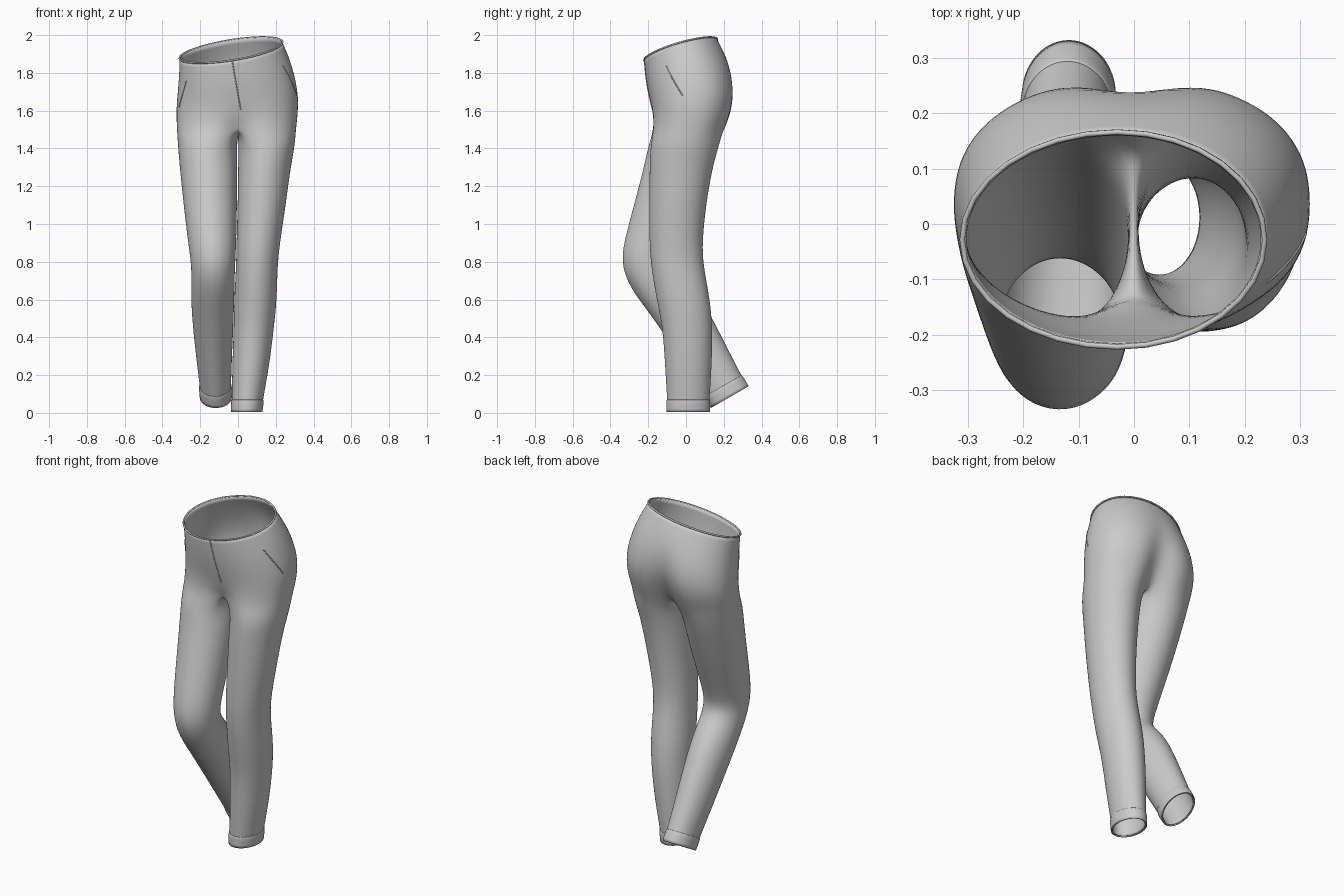
import bpy, bmesh
from math import sin, cos, pi, radians, exp
from mathutils import Vector
from mathutils.bvhtree import BVHTree

if "Cube" in bpy.data.objects:
    bpy.data.objects.remove(bpy.data.objects["Cube"])

OUT, INN = 16, 8   # segments on the outer arc and the inner-thigh arc

# hips: z, centre x, left x, right x, front y, back y, tilt, cleft back, cleft front, squareness
HIPS = [
    (1.92, -.03, -.31, .236, -.222, .166, 1.0, 0, 0, 1.0),
    (1.82, -.02, -.313, .276, -.214, .215, .9, 0, 0, .95),
    (1.73, -.01, -.319, .304, -.202, .252, .65, .012, 0, .9),
    (1.64, 0, -.327, .322, -.188, .268, .4, .04, .005, .87),
    (1.56, 0, -.327, .317, -.184, .25, .2, .07, .025, .85),
    (1.49, 0, -.324, .307, -.192, .215, 0, .08, .06, .85),
]
# legs: centre x, y, z, half width, half depth, lean in degrees
STRAIGHT = [
    (.152, -.008, 1.41, .15, .183, 0), (.14, -.026, 1.3, .14, .168, 0),
    (.126, -.045, 1.1, .128, .152, 0), (.107, -.054, .9, .116, .141, 0),
    (.1, -.047, .78, .11, .14, 0), (.093, -.014, .6, .114, .143, 0),
    (.084, .009, .45, .107, .133, 0), (.068, .013, .25, .099, .125, 0),
    (.05, .012, .07, .083, .113, 0), (.046, .012, .008, .079, .111, 0),
]
BENT = [
    (-.162, -.018, 1.41, .157, .183, 3), (-.156, -.05, 1.3, .154, .171, 7),
    (-.147, -.115, 1.1, .142, .157, 10), (-.138, -.178, .92, .13, .144, 9),
    (-.132, -.207, .8, .118, .142, 0), (-.132, -.165, .7, .114, .141, -15),
    (-.135, -.06, .58, .116, .14, -27), (-.13, .07, .363, .101, .126, -30),
    (-.12, .196, .142, .083, .113, -30), (-.118, .23, .087, .08, .111, -30),
]


def hip_arc(row, s):
    """Half of a hip ring, from front centre round the side to back centre."""
    z, xm, xl, xr, yf, yb, k, cb, cf, p = row
    r = xr - xm if s > 0 else xm - xl
    yc, ry = (yf + yb) / 2, (yb - yf) / 2
    pts = []
    for i in range(OUT + 1):
        t = pi * i / OUT
        c = cos(t)
        dx = r * abs(sin(t)) ** p
        y = yc - ry * (abs(c) ** p) * (1 if c > 0 else -1)
        dent = exp(-(dx / .07) ** 2)
        y += dent * (cf if c > 0 else -cb)
        x = xm + s * dx
        pts.append(Vector((x, y, z + k * (.155 * (x + .035) + .28 * (y + .03)))))
    return pts


def leg_ring(row, s, grow=0):
    cx, cy, cz, rx, ry, a = row
    a = radians(a)
    angles = [-40 + 260 * i / OUT for i in range(OUT + 1)]
    angles += [220 + 100 * i / INN for i in range(1, INN)]
    pts = []
    for t in map(radians, angles):
        d = -cos(t) * (ry + grow)
        pts.append(Vector((cx + s * (rx + grow) * sin(t), cy + d * cos(a), cz - d * sin(a))))
    return pts


def loft(bm, rings, closed):
    rows = [[bm.verts.new(p) for p in r] for r in rings]
    for a, b in zip(rows, rows[1:]):
        n = len(a)
        for i in range(n if closed else n - 1):
            j = (i + 1) % n
            bm.faces.new((a[i], a[j], b[j], b[i]))


def finish(bm, name, thick):
    bmesh.ops.remove_doubles(bm, verts=bm.verts, dist=1e-5)
    bmesh.ops.recalc_face_normals(bm, faces=bm.faces)
    # make sure the normals face outwards
    f = max(bm.faces, key=lambda f: f.calc_center_median().x)
    if f.normal.x < 0:
        bmesh.ops.reverse_faces(bm, faces=bm.faces)
    for f in bm.faces:
        f.smooth = True
    me = bpy.data.meshes.new(name)
    bm.to_mesh(me)
    bm.free()
    ob = bpy.data.objects.new(name, me)
    bpy.context.collection.objects.link(ob)
    sub = ob.modifiers.new("smooth", 'SUBSURF')
    sub.levels = sub.render_levels = 2
    sol = ob.modifiers.new("cloth", 'SOLIDIFY')
    sol.thickness, sol.offset = thick, -1
    return ob


# trousers: two hip halves and two legs welded along the centre seam
bm = bmesh.new()
for s, legs in ((1, STRAIGHT), (-1, BENT)):
    arcs = [hip_arc(r, s) for r in HIPS]
    arcs[-1][0].z += .04
    arcs[-1][-1].z += .015
    loft(bm, arcs, False)
    front, back = arcs[-1][0], arcs[-1][-1]
    crotch = [back.lerp(front, i / INN) - Vector((0, 0, .04 * sin(pi * i / INN)))
              for i in range(1, INN)]
    loft(bm, [arcs[-1] + crotch] + [leg_ring(r, s) for r in legs], True)
trousers = finish(bm, "trousers", .006)

# turned-up cuffs
for name, s, legs in (("straight_leg_cuff", 1, STRAIGHT), ("bent_leg_cuff", -1, BENT)):
    bm = bmesh.new()
    a, b = legs[-2], legs[-1]
    lip = [u + (v - u) * 1.06 for u, v in zip(a, b)]
    loft(bm, [leg_ring(a, s, 0), leg_ring(a, s, .006), leg_ring(lip, s, .006)], True)
    finish(bm, name, .005)

# stitched details: thin cords laid on the cloth surface
bpy.context.view_layer.update()
tree = BVHTree.FromObject(trousers, bpy.context.evaluated_depsgraph_get())


def cord(name, pts, radius, cyclic=False):
    cu = bpy.data.curves.new(name, 'CURVE')
    cu.dimensions = '3D'
    cu.bevel_depth, cu.bevel_resolution = radius, 2
    sp = cu.splines.new('POLY')
    sp.points.add(len(pts) - 1)
    for q, p in zip(sp.points, pts):
        q.co = (*p, 1)
    sp.use_cyclic_u = cyclic
    cu.use_fill_caps = True
    bpy.context.collection.objects.link(bpy.data.objects.new(name, cu))


def seam(name, a, b):
    a, b = Vector(a), Vector(b)
    cord(name, [tree.find_nearest(a.lerp(b, i / 12))[0] for i in range(13)], .003)


seam("fly_seam", (-.03, -.23, 1.86), (.015, -.2, 1.6))
seam("right_pocket", (.25, -.115, 1.84), (.32, -.02, 1.68))
seam("left_pocket", (-.295, -.13, 1.76), (-.335, -.05, 1.62))

# waist rim
rim = hip_arc(HIPS[0], 1) + hip_arc(HIPS[0], -1)[-2:0:-1]
cord("waist_rim", rim, .005, True)
